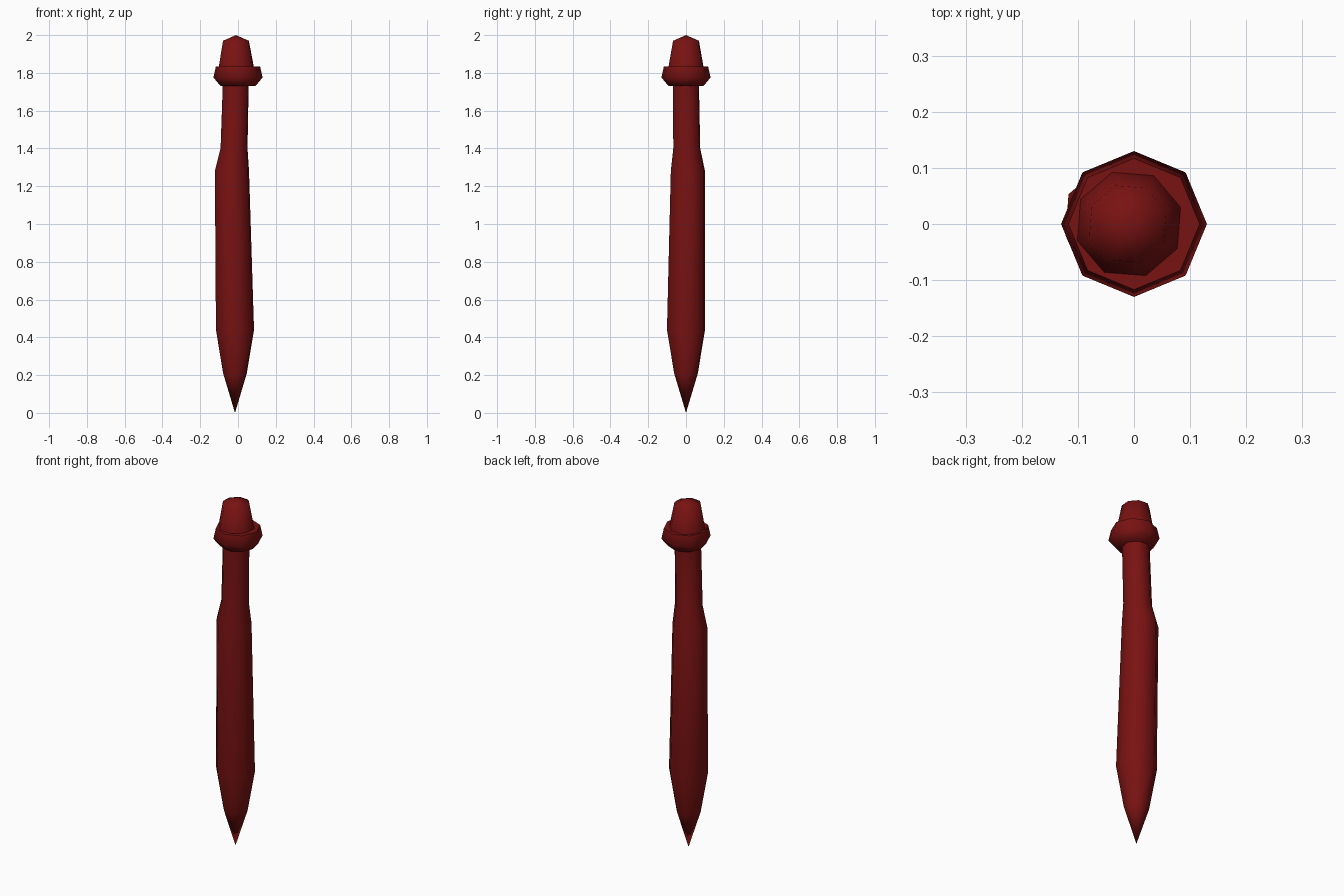
import bpy, bmesh
from math import sin, cos, pi, radians

cube = bpy.data.objects.get("Cube")
if cube:
    bpy.data.objects.remove(cube)

red = bpy.data.materials.new("dark_red")
red.use_nodes = True
color = (0.19, 0.006, 0.006, 1)
red.diffuse_color = color
red.node_tree.nodes["Principled BSDF"].inputs["Base Color"].default_value = color

SIDES = 8


def loft(name, rings, turn=0.0, angle=60):
    """Skin octagonal rings (x, y, z, radius); radius 0 makes a point."""
    bm = bmesh.new()
    loops = []
    for x, y, z, r in rings:
        if r == 0:
            loops.append([bm.verts.new((x, y, z))] * SIDES)
        else:
            loops.append([bm.verts.new((x + r * cos(turn + 2 * pi * i / SIDES),
                                        y + r * sin(turn + 2 * pi * i / SIDES), z))
                          for i in range(SIDES)])
    for low, high in zip(loops, loops[1:]):
        for i in range(SIDES):
            j = (i + 1) % SIDES
            corners = list(dict.fromkeys((low[i], low[j], high[j], high[i])))
            bm.faces.new(corners)
    for loop in (loops[0], loops[-1]):
        if loop[0] is not loop[1]:
            bm.faces.new(loop)
    bmesh.ops.recalc_face_normals(bm, faces=bm.faces)
    mesh = bpy.data.meshes.new(name)
    bm.to_mesh(mesh)
    bm.free()
    mesh.materials.append(red)
    obj = bpy.data.objects.new(name, mesh)
    bpy.context.collection.objects.link(obj)
    bpy.ops.object.select_all(action='DESELECT')
    obj.select_set(True)
    bpy.context.view_layer.objects.active = obj
    bpy.ops.object.shade_smooth_by_angle(angle=radians(angle))
    return obj


# Slightly bent shaft, pointed at the bottom
loft("shaft", [
    (-0.016, 0, 0, 0),
    (-0.016, 0, 0.21, 0.066),
    (-0.016, 0, 0.44, 0.106),
    (-0.032, 0.01, 1.28, 0.095),
    (-0.021, 0.004, 1.40, 0.075),
    (-0.012, 0, 1.74, 0.072),
], turn=radians(18))

# Wide collar
loft("collar", [(0, 0, z, r) for r, z in (
    (0.092, 1.73), (0.13, 1.775), (0.117, 1.835), (0.08, 1.835))])

# Tapered cap with a low point
loft("cap", [
    (-0.009, 0, 1.80, 0.102),
    (-0.009, 0, 1.84, 0.096),
    (-0.011, 0, 1.97, 0.072),
    (-0.011, 0, 2.0, 0),
], turn=radians(18))
